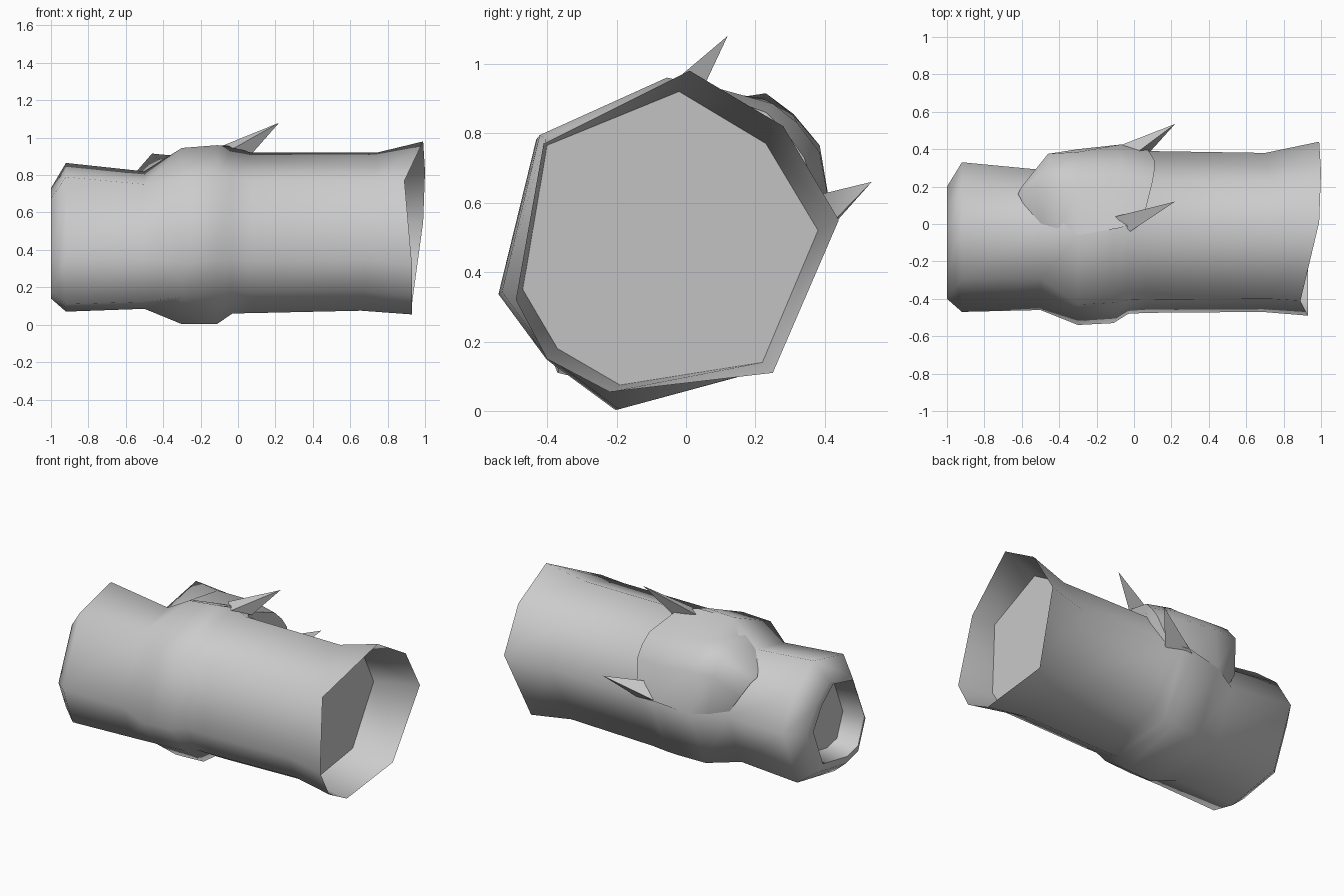
import bpy, bmesh, math

old = bpy.data.objects.get("Cube")
if old:
    bpy.data.objects.remove(old, do_unlink=True)

grey = bpy.data.materials.new("plain_grey")
grey.use_nodes = True
shade = (0.6, 0.6, 0.6, 1)
grey.diffuse_color = shade
grey.node_tree.nodes["Principled BSDF"].inputs["Base Color"].default_value = shade

# Uneven eight-sided cross-sections (y, z), clockwise from the crest
NECK = [(-.02, .92), (.23, .77), (.38, .52), (.22, .14),
        (-.19, .075), (-.37, .18), (-.47, .35), (-.40, .765)]
BAND = [(-.06, .955), (.23, .83), (.41, .51), (.235, .12),
        (-.20, .003), (-.40, .15), (-.54, .34), (-.43, .79)]
SMALL = [(.02, .865), (.20, .72), (.33, .51), (.18, .14),
         (-.20, .07), (-.37, .11), (-.47, .36), (-.29, .79)]


def fit(section, x, y0, y1, z0, z1, tilt=0):
    """Section stretched to the given bounds, leaning along x by tilt."""
    ys, zs = zip(*section)
    ky = (y1 - y0) / (max(ys) - min(ys))
    kz = (z1 - z0) / (max(zs) - min(zs))
    return [(x + tilt * (z - .5), y0 + (y - min(ys)) * ky, z0 + (z - min(zs)) * kz)
            for y, z in section]


def finish(name, bm, angle):
    mesh = bpy.data.meshes.new(name)
    bm.to_mesh(mesh)
    bm.free()
    mesh.materials.append(grey)
    obj = bpy.data.objects.new(name, mesh)
    bpy.context.collection.objects.link(obj)
    bpy.ops.object.select_all(action="DESELECT")
    obj.select_set(True)
    bpy.context.view_layer.objects.active = obj
    bpy.ops.object.shade_smooth_by_angle(angle=math.radians(angle))


def loft(name, rows, closed, angle):
    """Skin a list of point rows; closed rows become a tube capped at its start."""
    bm = bmesh.new()
    grid = [[bm.verts.new(p) for p in row] for row in rows]
    n = len(rows[0])
    for a, b in zip(grid, grid[1:]):
        for i in range(n if closed else n - 1):
            j = (i + 1) % n
            bm.faces.new((a[i], b[i], b[j], a[j]))
    if closed:
        bm.faces.new(grid[0])
    finish(name, bm, angle)


# Main tube: recessed small end, swollen band, long neck and slanted flared mouth
neck = fit(NECK, .70, -.47, .38, .075, .92, .1)
mouth = [(.99, .01, .98), (1, .28, .82), (.99, .44, .55), (.93, .25, .11),
         (.93, -.22, .055), (.93, -.40, .15), (.93, -.49, .32), (.89, -.41, .77)]
body = [
    fit(SMALL, -.86, -.37, .11, .20, .68),
    fit(SMALL, -1, -.39, .13, .18, .70),
    fit(SMALL, -1, -.40, .20, .14, .73),
    fit(SMALL, -.92, -.47, .33, .07, .865),
    fit(SMALL, -.50, -.46, .29, .085, .82),
    fit(BAND, -.30, -.54, .40, .003, .945),
    fit(BAND, -.11, -.53, .41, .005, .96),
    fit(NECK, -.03, -.48, .41, .06, .95),
    fit(NECK, .07, -.475, .39, .062, .92),
    neck, mouth]
loft("tube_body", body, True, 75)

# Flat wall inside the mouth
bm = bmesh.new()
bm.faces.new([bm.verts.new(p) for p in reversed(neck)])
finish("mouth_wall", bm, 30)

# Raised back plate, with a step down to the tube at either end
plate = [
    [(-.50, -.06, .80), (-.62, .16, .73), (-.60, .20, .70), (-.56, .25, .62), (-.47, .28, .47)],
    [(-.40, -.06, .87), (-.46, .23, .915), (-.45, .31, .855), (-.46, .375, .77), (-.40, .34, .50)],
    [(-.30, -.06, .945), (-.30, .22, .90), (-.30, .31, .85), (-.30, .385, .765), (-.30, .40, .50)],
    [(-.07, -.02, .96), (-.07, .25, .885), (-.07, .32, .83), (-.07, .385, .745), (-.07, .425, .53)],
    [(.05, .03, .93), (.10, .23, .86), (.11, .29, .80), (.11, .34, .73), (.07, .405, .53)],
    [(.05, .03, .87), (.09, .22, .76), (.10, .24, .73), (.10, .26, .69), (.06, .37, .50)]]
loft("back_plate", plate, False, 65)

# Thorns at the two front corners of the plate
thorns = {
    "upper_thorn": [(.22, .12, 1.08), (-.10, .04, .95), (-.02, -.04, .945), (.07, .04, .91)],
    "back_thorn": [(.22, .535, .66), (-.10, .41, .52), (0, .37, .62), (.08, .38, .50)]}
for name, points in thorns.items():
    bm = bmesh.new()
    for p in points:
        bm.verts.new(p)
    bmesh.ops.convex_hull(bm, input=bm.verts)
    finish(name, bm, 60)
